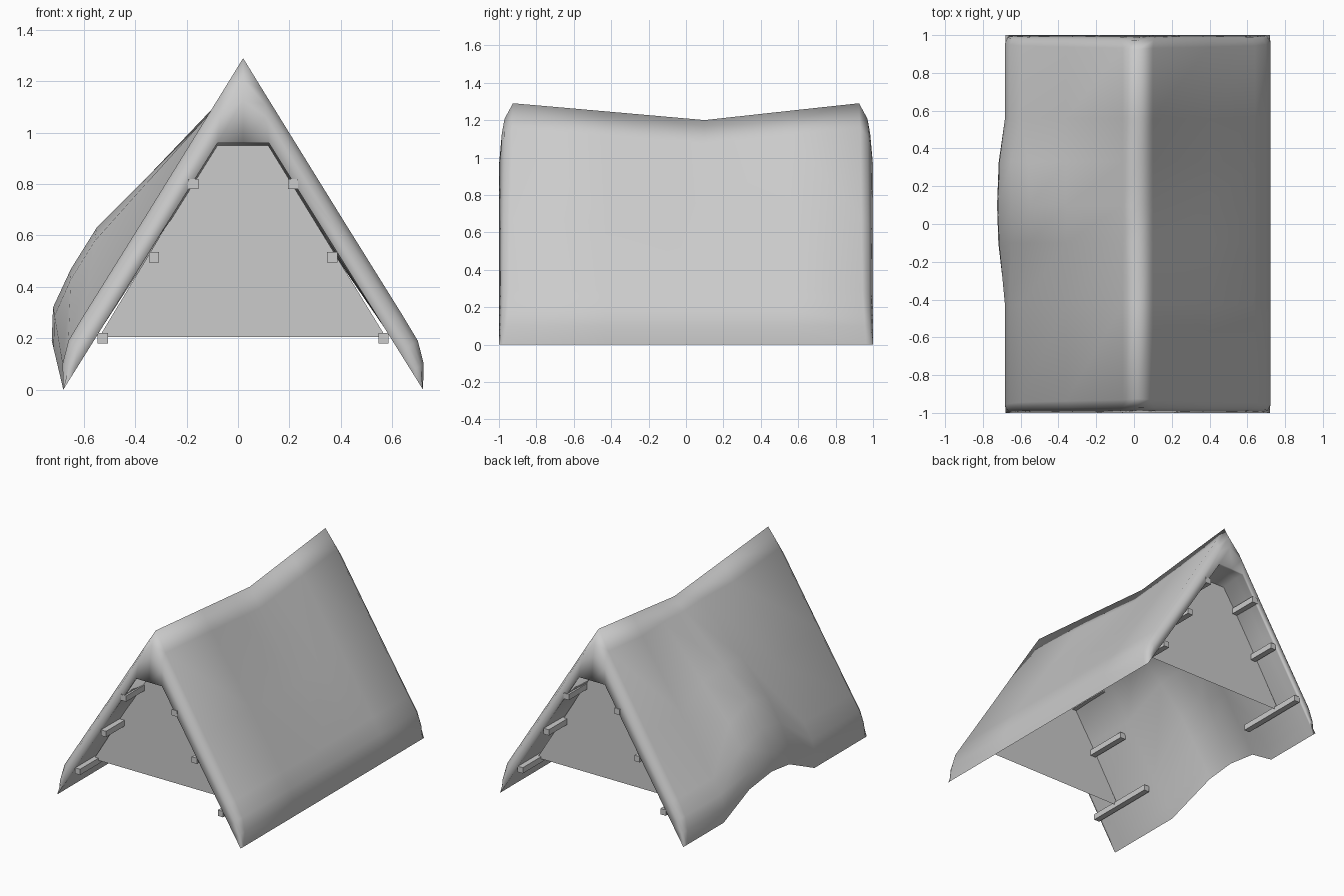
import bpy, bmesh

if "Cube" in bpy.data.objects:
    bpy.data.objects.remove(bpy.data.objects["Cube"])

CX = 0.02
# Half cross-section from ridge to eave: (offset from ridge, height)
OUTER = [(0, 1.29), (.08, 1.16), (.38, .675), (.62, .29), (.68, .19), (.703, .10), (.70, 0)]
INNER = [(0, .96), (.10, .96), (.33, .592), (.55, .24), (.61, .144), (.655, .072), (.70, 0)]
SAG = [.09, .085, .03, 0, 0, 0, 0]
# Lift of the left slope where the eave is raised
LIFT = [(0, 0), (0, .045), (0, .175), (-.05, .34), (-.01, .28), (.037, .22), (.045, .19)]
# Stations along the ridge: (y, thickness fraction, lift weight)
STATIONS = [(-1, 0, 0), (-.985, .5, 0), (-.97, .75, 0), (-.925, 1, 0), (-.43, 1, 0),
            (-.1, 1, .85), (.1, 1, 1), (.33, 1, .8), (.56, 1, 0),
            (.925, 1, 0), (.97, .75, 0), (.985, .5, 0), (1, 0, 0)]


def new_object(name, bm):
    bmesh.ops.recalc_face_normals(bm, faces=bm.faces)
    mesh = bpy.data.meshes.new(name)
    bm.to_mesh(mesh)
    bm.free()
    ob = bpy.data.objects.new(name, mesh)
    bpy.context.collection.objects.link(ob)
    return ob


def roof_point(i, side, station, outer):
    y, t, lift = station
    (ox, oz), (ix, iz) = OUTER[i], INNER[i]
    k = t if outer else 0
    x, z = ix + (ox - ix) * k, iz + (oz - iz) * k
    sag = max(0, 1 - (.1 - y) / 1.02 if y < .1 else 1 - (y - .1) / .82)
    z -= SAG[i] * sag
    if side < 0:
        x += LIFT[i][0] * lift
        z += LIFT[i][1] * lift
    if outer and abs(y) > .9:
        y += (1 if y > 0 else -1) * (1 - abs(y)) * .5 * i / 6
    return CX + side * x, y, z


# Thatched roof: outer and inner skins meeting at the eaves and gable rims
n = len(OUTER)
order = [(i, -1) for i in range(n - 1, 0, -1)] + [(i, 1) for i in range(n)]
bm = bmesh.new()
for outer in (True, False):
    grid = [[bm.verts.new(roof_point(i, s, st, outer)) for i, s in order] for st in STATIONS]
    for a, b in zip(grid, grid[1:]):
        for j in range(len(order) - 1):
            bm.faces.new((a[j], a[j + 1], b[j + 1], b[j]))
# the eave edges need identical ends, so snap near-coincident vertices
bmesh.ops.remove_doubles(bm, verts=bm.verts, dist=.012)
roof = new_object("roof", bm)
bpy.context.view_layer.objects.active = roof
roof.select_set(True)
bpy.ops.object.shade_smooth_by_angle(angle=2.1)


def panel(name, y, pts):
    bm = bmesh.new()
    bm.faces.new([bm.verts.new((x, y, z)) for x, z in pts])
    return new_object(name, bm)


# Gable walls and the rear hatch
WALL = [(-.54, .205), (.575, .205), (.112, .96), (-.085, .96)]
panel("front_gable", -.8, WALL)
panel("back_gable", .8, WALL)
panel("back_hatch", .804, [(-.17, .21), (.21, .21), (.21, .65), (-.17, .65)])

# Stub beams running through both gables
for end, sy in (("front", -1), ("back", 1)):
    for side, sx in (("left", -1), ("right", 1)):
        for level, dx, z in (("low", .546, .2), ("middle", .347, .515), ("high", .194, .8)):
            bm = bmesh.new()
            bmesh.ops.create_cube(bm, size=1)
            bmesh.ops.scale(bm, vec=(.04, .5, .04), verts=bm.verts)
            bmesh.ops.translate(bm, vec=(CX + sx * dx, sy * .75, z), verts=bm.verts)
            new_object(f"{end}_{side}_{level}_beam", bm)
